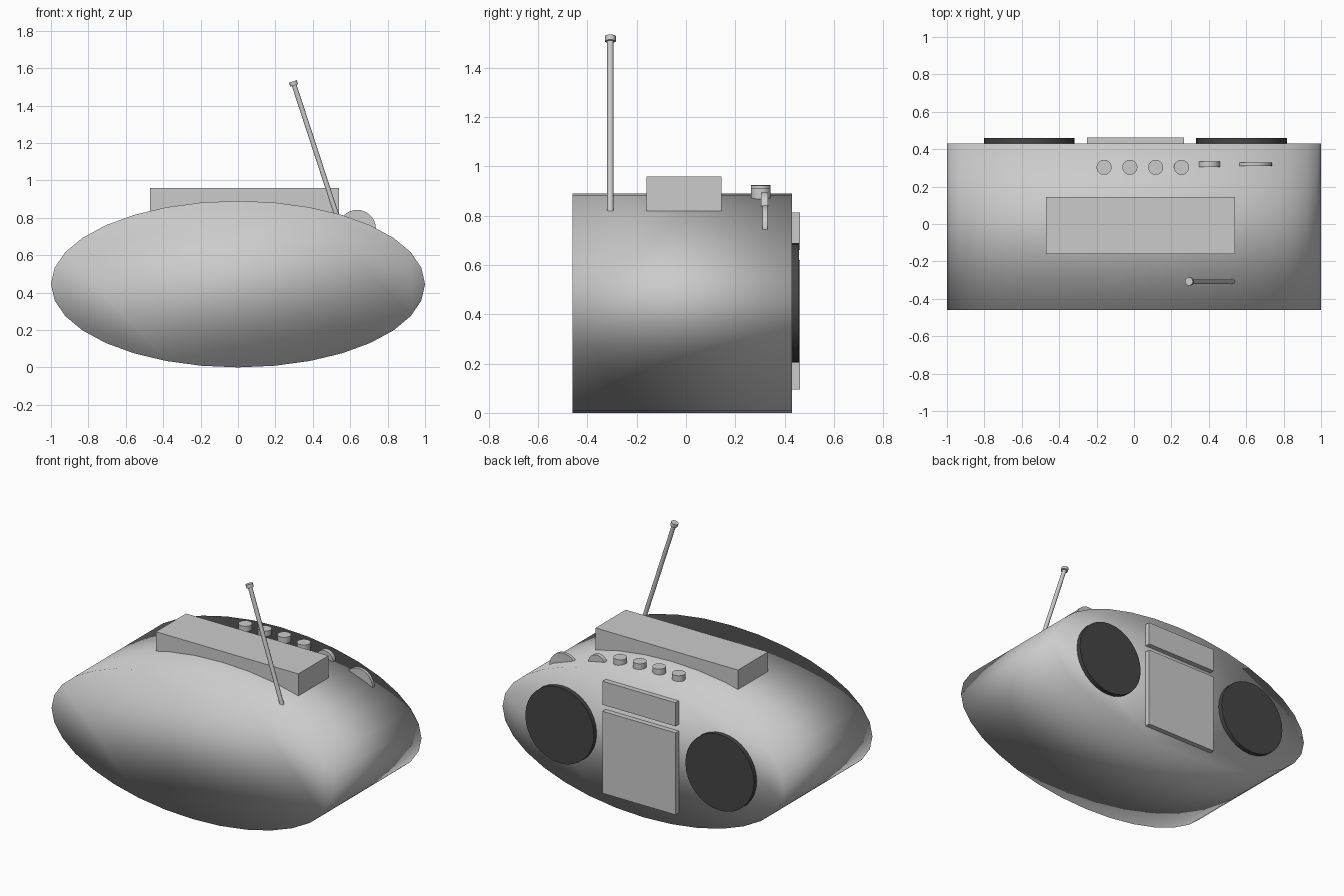
import bpy
import math
from mathutils import Vector

if "Cube" in bpy.data.objects:
    bpy.data.objects.remove(bpy.data.objects["Cube"])

BODY_H = 0.445  # half height of the oval body


def surface(x):
    """Height of the body's top at x."""
    return BODY_H + BODY_H * math.sqrt(1 - x * x)


def box(name, lo, hi):
    lo, hi = Vector(lo), Vector(hi)
    bpy.ops.mesh.primitive_cube_add(size=1, location=(lo + hi) / 2)
    ob = bpy.context.object
    ob.name = name
    ob.scale = hi - lo
    bpy.ops.object.transform_apply(location=False, rotation=False)
    return ob


def cylinder(name, a, b, r, sides=32):
    """Cylinder running from point a to point b."""
    a, b = Vector(a), Vector(b)
    bpy.ops.mesh.primitive_cylinder_add(vertices=sides, radius=r, depth=(b - a).length)
    ob = bpy.context.object
    ob.name = name
    ob.rotation_euler = (b - a).to_track_quat('Z', 'Y').to_euler()
    ob.location = (a + b) / 2
    bpy.ops.object.shade_smooth_by_angle(angle=math.radians(30))
    return ob


# Oval body, smooth over its caps as well
bpy.ops.mesh.primitive_cylinder_add(vertices=32, radius=1, depth=0.89,
                                    location=(0, -0.015, BODY_H),
                                    rotation=(math.pi / 2, 0, 0))
body = bpy.context.object
body.name = "body"
body.scale = (1, BODY_H, 1)
bpy.ops.object.transform_apply(location=False, rotation=True, scale=True)
bpy.ops.object.shade_smooth()

# Top handle block
box("handle_block", (-0.47, -0.16, 0.78), (0.54, 0.145, 0.96))

# Cassette door and display panel on the speaker side
box("cassette_door", (-0.25, 0.40, 0.095), (0.268, 0.463, 0.62))
box("display_panel", (-0.25, 0.40, 0.662), (0.268, 0.463, 0.813))

# Speakers
dark = bpy.data.materials.new("speaker_dark")
dark.diffuse_color = (0.06, 0.06, 0.06, 1)
dark.use_nodes = True
dark.node_tree.nodes["Principled BSDF"].inputs["Base Color"].default_value = dark.diffuse_color
for name, x in (("speaker_left", -0.56), ("speaker_right", 0.575)):
    cylinder(name, (x, 0.40, 0.447), (x, 0.459, 0.447), 0.243).data.materials.append(dark)

# Push knobs
for i, x in enumerate((-0.16, -0.022, 0.116, 0.254)):
    cylinder(f"knob_{i + 1}", (x, 0.303, 0.80), (x, 0.303, surface(x) + 0.035), 0.04)

# Thumb wheels half sunk in the top
cylinder("volume_wheel", (0.40, 0.305, 0.835), (0.40, 0.333, 0.835), 0.06)
cylinder("tuning_wheel", (0.637, 0.31, 0.742), (0.637, 0.33, 0.742), 0.1)

# Antenna with tip
base, tip = Vector((0.532, -0.307, 0.80)), Vector((0.295, -0.307, 1.525))
d = (tip - base).normalized()
cylinder("antenna_rod", base, tip - d * 0.01, 0.013, 16)
cylinder("antenna_tip", tip - d * 0.018, tip + d * 0.004, 0.022, 16)
